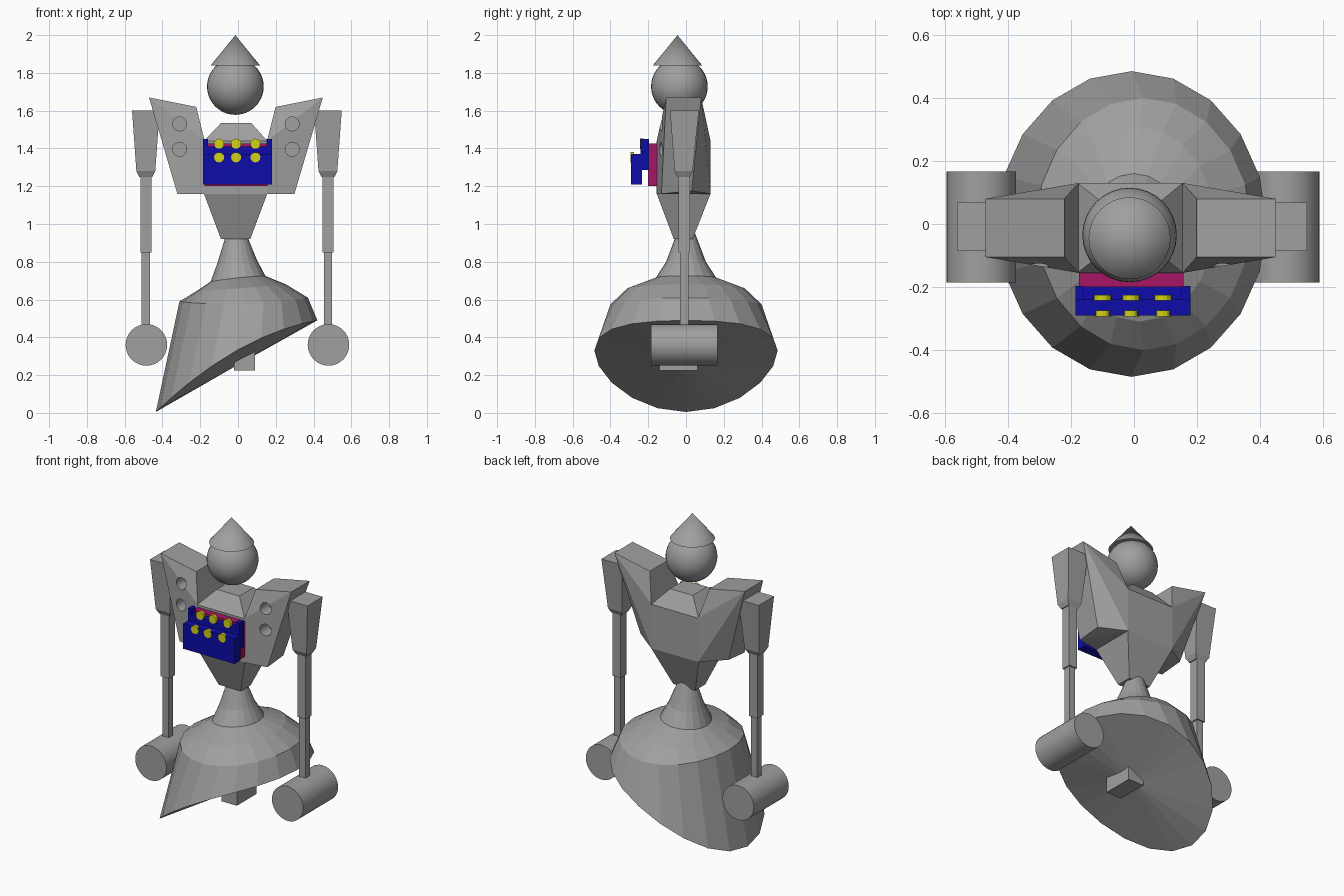
import bpy, bmesh, math
from mathutils import Matrix, Vector

if "Cube" in bpy.data.objects:
    bpy.data.objects.remove(bpy.data.objects["Cube"])


def material(name, rgb):
    m = bpy.data.materials.new(name)
    m.diffuse_color = (*rgb, 1)
    m.use_nodes = True
    m.node_tree.nodes["Principled BSDF"].inputs["Base Color"].default_value = m.diffuse_color
    return m


GREY = material("grey", (0.35, 0.35, 0.35))
BLUE = material("blue", (0.004, 0.004, 0.40))
MAGENTA = material("magenta", (0.38, 0.008, 0.13))
YELLOW = material("yellow", (0.65, 0.65, 0.008))


def finish(name, bm, mat, smooth=False):
    bmesh.ops.recalc_face_normals(bm, faces=bm.faces)
    me = bpy.data.meshes.new(name)
    bm.to_mesh(me)
    bm.free()
    me.materials.append(mat)
    ob = bpy.data.objects.new(name, me)
    bpy.context.collection.objects.link(ob)
    bpy.ops.object.select_all(action='DESELECT')
    bpy.context.view_layer.objects.active = ob
    ob.select_set(True)
    if smooth:
        bpy.ops.object.shade_smooth_by_angle(angle=math.radians(35))
    return ob


def loft(name, rings, mat, smooth=False, bottom_center=None):
    """Skin a list of rings of points, closing both ends."""
    bm = bmesh.new()
    vr = [[bm.verts.new(p) for p in r] for r in rings]
    n = len(vr[0])
    for a, b in zip(vr, vr[1:]):
        for i in range(n):
            j = (i + 1) % n
            bm.faces.new((a[i], a[j], b[j], b[i]))
    bm.faces.new(vr[0])
    if bottom_center:
        c = bm.verts.new(bottom_center)
        for i in range(n):
            bm.faces.new((vr[-1][(i + 1) % n], vr[-1][i], c))
    else:
        bm.faces.new(vr[-1])
    return finish(name, bm, mat, smooth)


def rect(x0, x1, y0, y1, z):
    return [(x0, y0, z), (x1, y0, z), (x1, y1, z), (x0, y1, z)]


def box(name, x0, x1, y0, y1, z0, z1, mat):
    return loft(name, [rect(x0, x1, y0, y1, z0), rect(x0, x1, y0, y1, z1)], mat)


def cone(name, r0, r1, depth, center, mat, segs=32, along_y=False, smooth=True):
    bm = bmesh.new()
    m = Matrix.Translation(center)
    if along_y:
        m = m @ Matrix.Rotation(math.pi / 2, 4, 'X')
    bmesh.ops.create_cone(bm, cap_ends=True, segments=segs, radius1=r0,
                          radius2=r1, depth=depth, matrix=m)
    return finish(name, bm, mat, smooth)


# Head and pointed hat
bm = bmesh.new()
bmesh.ops.create_uvsphere(bm, u_segments=32, v_segments=20, radius=0.15,
                          matrix=Matrix.Translation((-0.014, -0.035, 1.728)))
finish("head", bm, GREY, True)
cone("hat", 0.13, 0, 0.16, (-0.014, -0.045, 1.92), GREY)

# Torso: waist, chest and sloped collar
loft("torso", [rect(-0.09, 0.065, -0.065, 0.035, 0.92),
               rect(-0.18, 0.155, -0.155, 0.13, 1.16),
               rect(-0.18, 0.155, -0.155, 0.13, 1.44),
               rect(-0.09, 0.07, -0.085, 0.06, 1.535)], GREY)

for side, s in (("left", -1), ("right", 1)):
    def X(x):
        return s * x - 0.011

    # Shoulder wedge: hull from the torso side out to the raised block
    pts = [(0.165, y, z) for y in (-0.155, 0.13) for z in (1.16, 1.44)]
    pts += [(x, y, z) for y in (-0.105, 0.08) for x, z in ((0.46, 1.67), (0.21, 1.62))]
    pts += [(0.31, -0.13, 1.16), (0.31, 0.03, 1.175)]
    bm = bmesh.new()
    for x, y, z in pts:
        bm.verts.new((X(x), y, z))
    bmesh.ops.convex_hull(bm, input=bm.verts)
    bmesh.ops.dissolve_limit(bm, angle_limit=math.radians(2),
                             verts=bm.verts, edges=bm.edges)
    shoulder = finish(side + "_shoulder", bm, GREY)

    # Two round sockets in the front of the shoulder
    for z in (1.53, 1.395):
        cutter = cone("socket_cutter", 0.037, 0.037, 0.16, (X(0.298), -0.13, z),
                      GREY, 24, True, False)
        cutter.hide_render = True
        bpy.context.view_layer.objects.active = shoulder
        mod = shoulder.modifiers.new("socket", 'BOOLEAN')
        mod.operation = 'DIFFERENCE'
        mod.solver = 'EXACT'
        mod.object = cutter
        bpy.ops.object.modifier_apply(modifier=mod.name)
        bpy.data.objects.remove(cutter)

    # Arm: tapered upper arm with two telescoping rods
    def section(w, y0, y1, z):
        cx = s * 0.482 - 0.006
        return rect(cx - w, cx + w, y0, y1, z)

    loft(side + "_upper_arm", [section(0.035, -0.045, 0.02, 1.25),
                               section(0.05, -0.06, 0.035, 1.28),
                               section(0.073, -0.085, 0.068, 1.60)], GREY)
    loft(side + "_forearm", [section(0.029, -0.04, 0.02, 0.85),
                             section(0.029, -0.04, 0.02, 1.26)], GREY)
    loft(side + "_lower_rod", [section(0.022, -0.032, 0.012, 0.42),
                               section(0.022, -0.032, 0.012, 0.86)], GREY)
    # Drum hand
    cone(side + "_drum_hand", 0.11, 0.11, 0.352, (s * 0.482 - 0.003, -0.009, 0.36),
         GREY, 32, True)


# Bell skirt with a slanted rim: left x, right x, half depth, z left, middle, right
def skirt_ring(xl, xr, yr, zl, zm, zr, n=20):
    ring = []
    for i in range(n):
        t = 2 * math.pi * i / n
        c, d = math.cos(t), math.sin(t)
        mid = (zl + zr) / 2
        ring.append(((xl + xr) / 2 + (xr - xl) / 2 * c, yr * d,
                     mid + (zr - zl) / 2 * c + (zm - mid) * d * d))
    return ring


loft("skirt", [skirt_ring(*p) for p in (
    (-0.05, 0.03, 0.04, 0.97, 0.97, 0.97),
    (-0.07, 0.055, 0.06, 0.92, 0.92, 0.92),
    (-0.11, 0.10, 0.105, 0.79, 0.80, 0.81),
    (-0.145, 0.145, 0.16, 0.695, 0.715, 0.725),
    (-0.22, 0.255, 0.31, 0.645, 0.66, 0.68),
    (-0.31, 0.37, 0.40, 0.59, 0.575, 0.61),
    (-0.435, 0.42, 0.485, 0.005, 0.33, 0.49))],
    GREY, False, (0, 0, 0.255))
box("skirt_block", -0.02, 0.09, -0.14, 0.06, 0.225, 0.40, GREY)

# Chest panel: backing plate and stepped console
box("backing_plate", -0.175, 0.157, -0.20, -0.15, 1.20, 1.425, MAGENTA)
box("console_front", -0.185, 0.18, -0.29, -0.232, 1.21, 1.37, BLUE)
box("console_back", -0.185, 0.18, -0.24, -0.197, 1.285, 1.41, BLUE)
for x0, x1 in ((-0.185, -0.16), (0.15, 0.18)):
    box("console_post", x0, x1, -0.24, -0.197, 1.285, 1.45, BLUE)

# Two rows of round buttons
for x in (-0.10, -0.01, 0.092):
    cone("front_button", 0.027, 0.027, 0.018, (x, -0.284, 1.353), YELLOW, 12, True, False)
    cone("back_button", 0.027, 0.027, 0.018, (x, -0.234, 1.425), YELLOW, 12, True, False)
